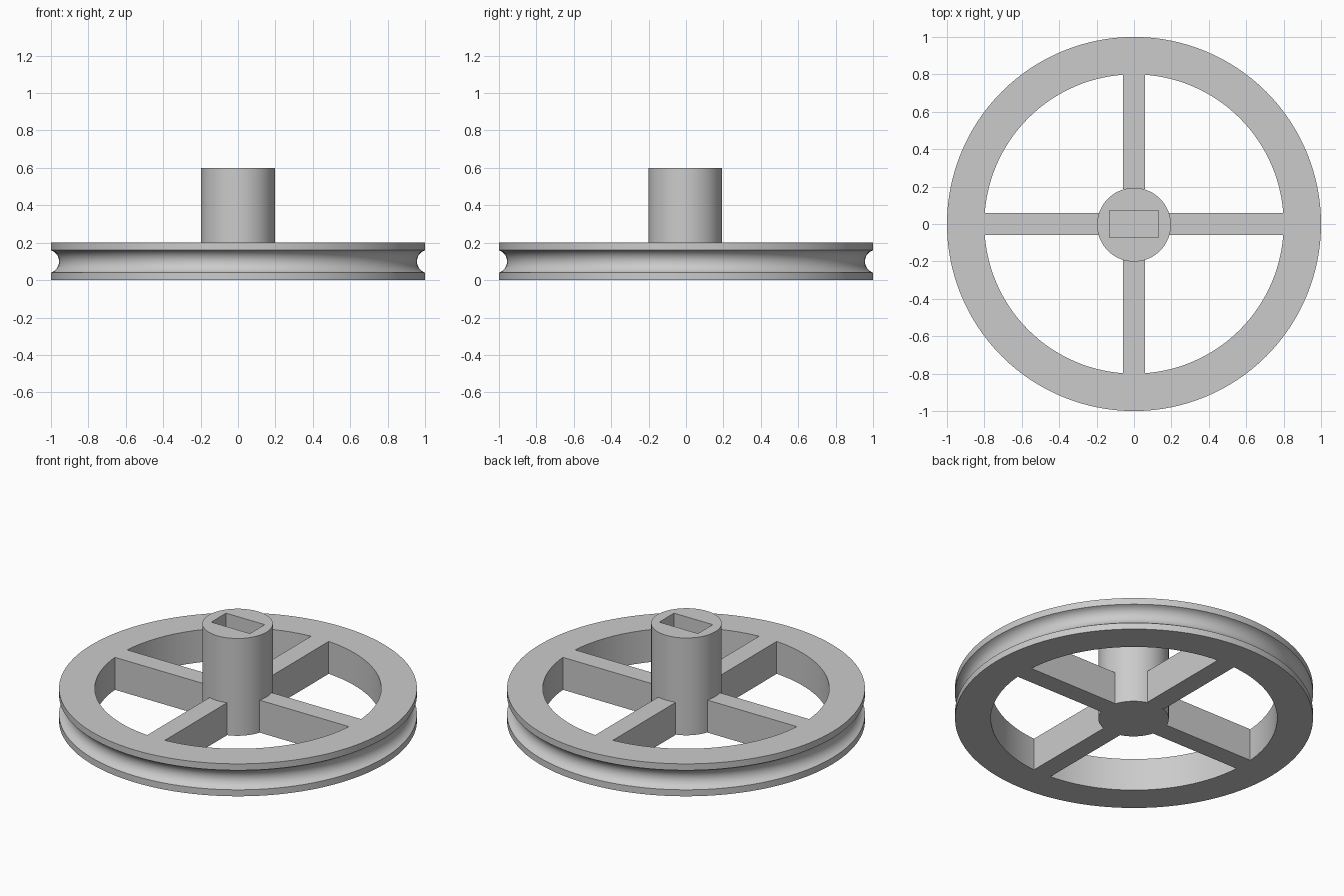
import bpy, bmesh, math
from mathutils import Matrix

cube = bpy.data.objects.get("Cube")
if cube:
    bpy.data.objects.remove(cube, do_unlink=True)

RIM_HEIGHT, HUB_HEIGHT = 0.2, 0.6
OUTER, INNER, HUB_RADIUS = 1.0, 0.8, 0.197
SPOKE_WIDTH, SEGMENTS = 0.12, 128

grey = bpy.data.materials.new("plain grey")
grey.use_nodes = True
colour = (0.6, 0.6, 0.6, 1)
grey.diffuse_color = colour
grey.node_tree.nodes["Principled BSDF"].inputs["Base Color"].default_value = colour


def finish(name, bm, smooth=False):
    bmesh.ops.recalc_face_normals(bm, faces=bm.faces)
    mesh = bpy.data.meshes.new(name)
    bm.to_mesh(mesh)
    bm.free()
    mesh.materials.append(grey)
    obj = bpy.data.objects.new(name, mesh)
    bpy.context.collection.objects.link(obj)
    if smooth:
        shade(obj)
    return obj


def shade(obj):
    bpy.ops.object.select_all(action="DESELECT")
    obj.select_set(True)
    bpy.context.view_layer.objects.active = obj
    bpy.ops.object.shade_smooth_by_angle(angle=math.radians(30))


def box(name, centre, size):
    bm = bmesh.new()
    place = Matrix.Translation(centre) @ Matrix.Diagonal((*size, 1))
    bmesh.ops.create_cube(bm, size=1, matrix=place)
    return finish(name, bm)


# Grooved rim: a cross-section spun around z
half, depth = 0.06, 0.043
radius = (half ** 2 + depth ** 2) / (2 * depth)
sweep = math.asin(half / radius)
middle = OUTER - depth + radius
steps = 14
groove = []
for i in range(steps + 1):
    a = sweep * (2 * i / steps - 1)
    groove.append((middle - radius * math.cos(a), RIM_HEIGHT / 2 + radius * math.sin(a)))
profile = [(INNER, 0), (OUTER, 0)] + groove + [(OUTER, RIM_HEIGHT), (INNER, RIM_HEIGHT)]
bm = bmesh.new()
verts = [bm.verts.new((r, 0, z)) for r, z in profile]
edges = [bm.edges.new((v, verts[i - 1])) for i, v in enumerate(verts)]
bmesh.ops.spin(bm, geom=verts + edges, axis=(0, 0, 1), cent=(0, 0, 0),
               angle=math.tau, steps=SEGMENTS, use_merge=True)
bmesh.ops.remove_doubles(bm, verts=bm.verts, dist=1e-4)
finish("grooved_rim", bm, smooth=True)

# Four spokes, flush with the rim above and below
start, end = 0.188, INNER
for name, dx, dy in (("left", 1, 0), ("right", -1, 0), ("front", 0, -1), ("back", 0, 1)):
    mid, length = (start + end) / 2, end - start
    size = (length if dx else SPOKE_WIDTH, length if dy else SPOKE_WIDTH, RIM_HEIGHT)
    box(name + "_spoke", (dx * mid, dy * mid, RIM_HEIGHT / 2), size)

# Hub with a blind rectangular socket in its top
bm = bmesh.new()
bmesh.ops.create_cone(bm, cap_ends=True, segments=96, radius1=HUB_RADIUS,
                      radius2=HUB_RADIUS, depth=HUB_HEIGHT,
                      matrix=Matrix.Translation((0, -0.004, HUB_HEIGHT / 2)))
hub = finish("hub", bm)
socket_depth = 0.4
cutter = box("socket_cutter", (0, 0, HUB_HEIGHT), (0.264, 0.144, 2 * socket_depth))
cutter.hide_render = True
cut = hub.modifiers.new("socket", "BOOLEAN")
cut.object = cutter
cut.solver = "EXACT"
shade(hub)
bpy.ops.object.modifier_apply(modifier=cut.name)
bpy.data.objects.remove(cutter, do_unlink=True)
shade(hub)
